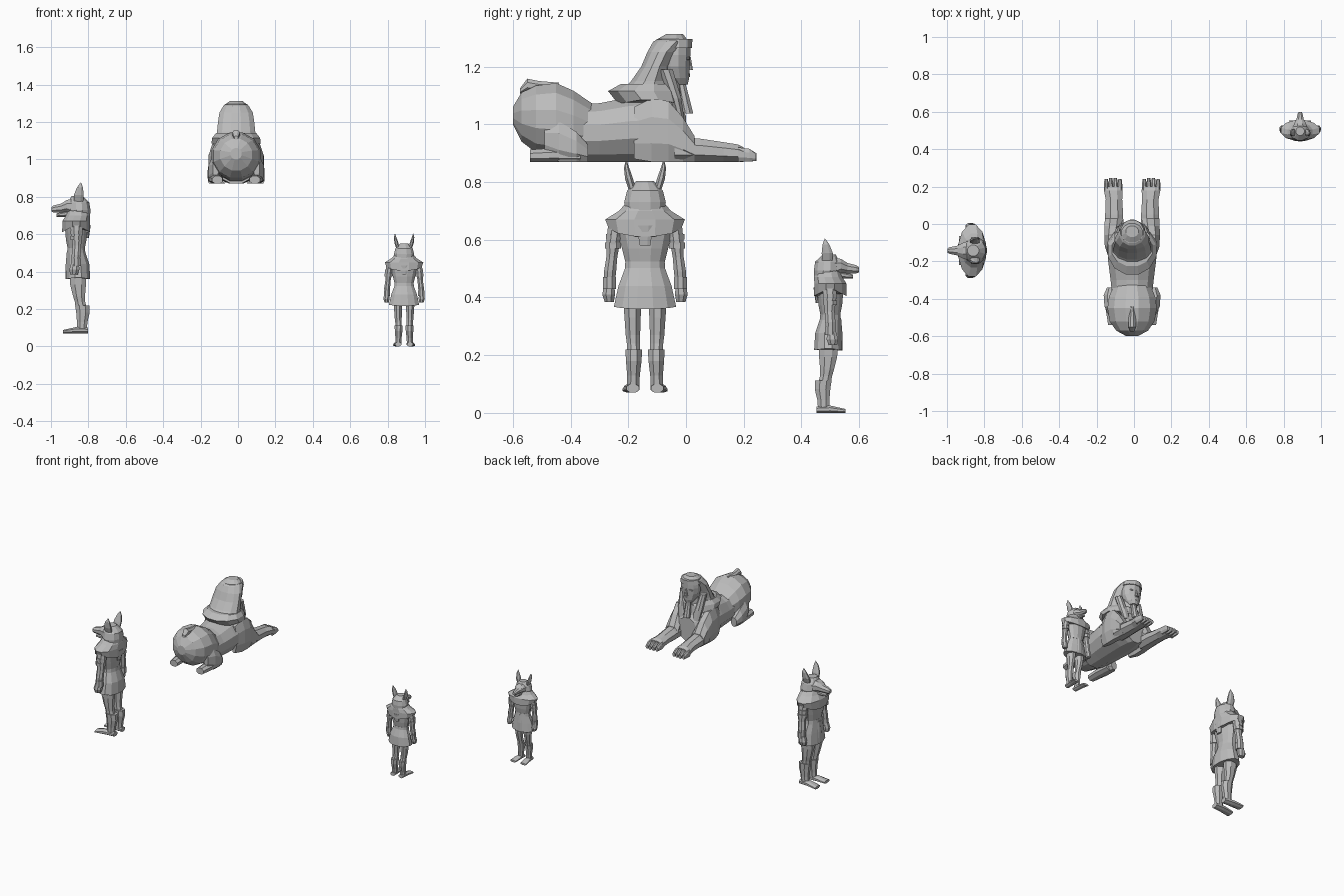
import bpy
import bmesh
import math
from mathutils import Matrix, Vector

default_cube = bpy.data.objects.get("Cube")
if default_cube:
    bpy.data.objects.remove(default_cube, do_unlink=True)

# One plain stone colour for everything
stone = bpy.data.materials.new("grey_stone")
stone.use_nodes = True
stone_colour = (0.5, 0.5, 0.5, 1)
stone.diffuse_color = stone_colour
stone.node_tree.nodes["Principled BSDF"].inputs["Base Color"].default_value = stone_colour

HUNDREDTH = 0.01


def loft(name, rings, place, axis="Z", sides=8, mirror=1, drape=0, floor=None):
    """Skin rings of (along, centre_u, centre_v, radius_u, radius_v), in hundredths."""
    bm = bmesh.new()
    grow = 1 / math.cos(math.pi / sides)
    loops = []
    for number, (along, cu, cv, ru, rv) in enumerate(rings):
        loop = []
        for step in range(sides):
            angle = math.tau * (step + 0.5) / sides
            u = cu + ru * grow * math.cos(angle)
            v = cv + rv * grow * math.sin(angle)
            if axis == "Z":
                hang = drape * abs(math.sin(angle)) if number == 0 else 0
                point = Vector((u * mirror, v, along - hang))
            else:
                point = Vector((u * mirror, along, v))
            if floor is not None:
                point.z = max(point.z, floor)
            loop.append(bm.verts.new(place @ (point * HUNDREDTH)))
        loops.append(loop)
    for low, high in zip(loops, loops[1:]):
        for i in range(sides):
            j = (i + 1) % sides
            bm.faces.new((low[i], low[j], high[j], high[i]))
    bm.faces.new(loops[0])
    bm.faces.new(loops[-1])
    bmesh.ops.recalc_face_normals(bm, faces=bm.faces)
    mesh = bpy.data.meshes.new(name)
    bm.to_mesh(mesh)
    bm.free()
    mesh.materials.append(stone)
    part = bpy.data.objects.new(name, mesh)
    bpy.context.collection.objects.link(part)
    return part


def pair(name, rings, place, **options):
    """Build a part on both sides; every figure faces its own +y."""
    for side, mirror in (("left", -1), ("right", 1)):
        loft(f"{side}_{name}", rings, place, mirror=mirror, **options)


def guardian(label, place):
    # Trunk and clothing
    loft(f"{label}_torso", [(44, 0, 0, 6.5, 4.3), (50, 0, 0, 8, 5.5), (56, 0, 0, 9.5, 6),
                            (61, 0, 0, 8, 5), (66, 0, 0, 4, 4)], place, sides=12)
    loft(f"{label}_belt", [(43, 0, 0, 7, 4.9), (45.5, 0, 0, 6.8, 4.7)], place, sides=12)
    loft(f"{label}_skirt", [(30, 0, -1, 10.8, 6.5), (37, 0, -1, 9.2, 6), (44, 0, 0, 6.6, 4.6)],
         place, sides=12, drape=1)
    loft(f"{label}_apron", [(29, 0, 4.5, 2.6, 1.2), (37, 0, 4.4, 2.2, 1.2), (44, 0, 4, 2, 1)], place)
    loft(f"{label}_cape", [(58, 0, 0, 12.6, 7.5), (60, 0, 0, 13.8, 7.4), (63, 0, -1, 9, 6.5),
                           (67, 0, -1, 5.5, 5)], place, sides=12, drape=4)
    loft(f"{label}_cape_tab", [(51, 0, -6, 1.8, 0.8), (58, 0, -7, 3, 0.8)], place)

    # Legs, boots and feet
    pair(f"{label}_leg", [(12, 3.9, -3, 2.2, 3), (17, 4, -2, 2.3, 2.8), (20, 4.2, -1.5, 2.5, 3.2),
                          (26, 4.3, -1, 2.8, 4.2), (33, 4.4, -1, 3.2, 4.4)], place)
    pair(f"{label}_boot", [(2, 4.1, -3, 2.1, 2.7), (6, 4, -3.2, 2.2, 2.8), (11, 3.9, -3.6, 2.7, 3.6),
                           (15, 3.9, -3.2, 2.9, 3.8)], place)
    pair(f"{label}_foot", [(-6.3, 4.2, 1.5, 2.2, 1.5), (0, 4.5, 1.7, 2.6, 1.7), (7, 5.1, 0.9, 2.7, 0.9)],
         place, axis="Y")

    # Arms with bands and fists
    pair(f"{label}_arm", [(36, 12.4, 0.5, 1.7, 1.9), (42, 12.1, 0, 2.1, 2.4), (47, 11.5, -0.3, 1.9, 2.3),
                          (53, 10.9, -0.3, 2.4, 3), (60, 10, 0, 2.6, 3.3)], place)
    for band, low, high, reach in (("upper_armband", 53, 55, 10.8), ("lower_armband", 50, 52, 11.1),
                                   ("bracer", 36, 40, 12.3)):
        wide = 2.2 if band == "bracer" else 2.8
        pair(f"{label}_{band}", [(low, reach, 0, wide, wide + 0.3), (high, reach, 0, wide, wide + 0.3)], place)
    pair(f"{label}_fist", [(31.5, 12.4, 1.2, 1.6, 2), (34, 12.6, 1, 2.2, 2.7), (37.5, 12.4, 0.6, 1.8, 2.1)], place)

    # Animal head under a hood
    loft(f"{label}_hood", [(54, 0, -4, 4.5, 3), (60, 0, -2.5, 6.3, 4.8), (66, 0, -1.6, 7.2, 6),
                           (70, 0, -1.4, 6.2, 5.6), (73.4, 0, -0.5, 3, 3)], place, sides=12)
    loft(f"{label}_muzzle", [(0, 0, 67, 5.8, 5.4), (5, 0, 68, 4.2, 3.3), (8, 0, 67, 2.6, 2.4),
                             (12, 0, 66.5, 1.8, 1.9), (13.3, 0, 66.3, 1.1, 1.2)], place, axis="Y")
    loft(f"{label}_jaw", [(0, 0, 64, 3.5, 2.6), (6, 0, 63.8, 2.2, 1.6), (10.5, 0, 63.2, 1.3, 0.9)],
         place, axis="Y")
    pair(f"{label}_eye", [(4.5, 3.1, 68.8, 0.9, 0.6), (6.2, 2.8, 68.8, 0.7, 0.4)], place, axis="Y")
    pair(f"{label}_ear", [(69, 4, -1.3, 1.2, 2.3), (74, 5.5, -1.4, 1.4, 2.6), (78, 6.4, -2, 0.9, 1.6),
                          (80.7, 6.5, -2.5, 0.1, 0.1)], place)


def sphinx(place):
    # Body and tail
    loft("sphinx_rump", [(-60, 0, 103, 3, 3), (-57, 0, 102.5, 8.5, 8.5), (-52, 0, 101.8, 12, 11.6),
                         (-45, 0, 101.6, 13.2, 12.7), (-39, 0, 100, 12.4, 11.6), (-31, 0, 97.2, 9, 9)],
         place, axis="Y", sides=12)
    loft("sphinx_body", [(-40, 0, 97, 10.5, 10), (-30, 0, 97, 11.5, 10.3), (-20, 0, 98, 12.8, 11.3),
                         (-10, 0, 98.5, 13.5, 11.8), (-3, 0, 97, 11, 10), (0, 0, 95, 7, 8)],
         place, axis="Y", sides=12, floor=87)
    loft("sphinx_tail", [(-57.5, 0, 111.5, 1, 1), (-55, 0, 113.6, 2, 2.2), (-51, 0, 113, 2, 2),
                         (-44, 0, 113, 1, 1.4)], place, axis="Y")

    # Hind legs
    pair("sphinx_haunch", [(-49, 11, 95, 1.5, 5), (-44, 11.6, 94, 3.2, 7), (-38, 11.8, 92, 3.4, 5.4),
                           (-34, 11.5, 90, 2, 3)], place, axis="Y", floor=87)
    pair("sphinx_hind_foot", [(-54, 10, 89, 2.8, 2.2), (-46, 10.5, 89.3, 3.6, 2.5), (-36.5, 11, 88.9, 3.4, 1.9)],
         place, axis="Y", floor=87)

    # Shoulders, forelegs and toes
    pair("sphinx_shoulder", [(-18, 10.5, 97, 2, 9), (-12, 11, 98, 3.6, 11), (-6, 11, 97.5, 3.9, 10.5),
                             (-1, 10.2, 94.5, 4.5, 7.8), (3, 9.8, 91.3, 4.8, 4.5)],
         place, axis="Y", floor=87)
    pair("sphinx_foreleg", [(-4, 9.6, 91.2, 5, 4.6), (5, 9.6, 91, 4.8, 4), (13, 9.7, 90.4, 4.4, 3.4),
                            (18, 10.1, 90, 5, 3), (20, 10.2, 89.5, 4.9, 2.5)], place, axis="Y", floor=87)
    for toe in range(4):
        middle = 6.5 + 2.45 * toe
        tip = 24.5 - 0.5 * (toe in (0, 3))
        pair(f"sphinx_toe_{toe + 1}", [(18, middle, 89.5, 1.3, 2.5), (22, middle, 89.3, 1.2, 2.2),
                                       (tip, middle, 88.6, 0.9, 1.3)], place, axis="Y", floor=87)

    # Mantle and headcloth
    loft("sphinx_mantle", [(109, 0, -12.5, 13.2, 11), (111.5, 0, -14.5, 12.8, 12.5), (114, 0, -13.5, 10.8, 9)],
         place, sides=12, drape=2)
    loft("sphinx_headcloth", [(111, 0, -14, 11, 9), (115, 0, -12.5, 10.2, 6.5), (120, 0, -10.5, 9.7, 5),
                              (125, 0, -8.2, 8.9, 5.2), (128.6, 0, -5.2, 6.8, 6.2), (131.2, 0, -4, 3.4, 3)],
         place, sides=12)
    loft("sphinx_headband", [(126.5, 0, -4, 6.9, 6.1), (129.5, 0, -4, 6, 6.2)], place, sides=12)
    pair("sphinx_lappet", [(102, 5.2, -1.8, 2.4, 1.2), (109, 6.2, -3.6, 2.7, 2), (119, 7.6, -7, 1.9, 2.4)], place)

    # Face, neck and beard
    loft("sphinx_neck", [(102, 0, -5.5, 7, 4.5), (109, 0, -6, 5.5, 4), (119, 0, -6, 5, 4)], place)
    loft("sphinx_face", [(113.8, 0, -3, 2.8, 3.6), (116, 0, -3.3, 4.4, 4.4), (120, 0, -4, 6, 5.2),
                         (124, 0, -4, 6.4, 5.5), (128, 0, -4, 6, 5.6)], place, sides=12)
    loft("sphinx_nose", [(118.8, 0, 1.2, 1.3, 1.2), (120, 0, 1.3, 1, 0.9), (123.5, 0, 1, 0.5, 0.6)], place)
    loft("sphinx_mouth", [(116.4, 0, 0.6, 1.6, 0.7), (117.6, 0, 0.8, 1.9, 0.6)], place)
    pair("sphinx_eye", [(0, 2.9, 122.8, 1.4, 0.7), (1.2, 2.7, 122.8, 1, 0.4)], place, axis="Y")
    loft("sphinx_beard", [(103.8, 0, 0.6, 2.2, 1.9), (109, 0, -0.6, 1.9, 1.8), (115, 0, -1.8, 1.4, 1.4)], place)


# Place the three statues
sphinx(Matrix.Translation((-0.01, 0, 0)))
guardian("large_guardian", Matrix.Translation((-0.865, -0.142, 0.07)) @ Matrix.Rotation(math.pi / 2, 4, "Z"))
guardian("small_guardian", Matrix.Translation((0.888, 0.5, 0)) @ Matrix.Scale(0.748, 4))
